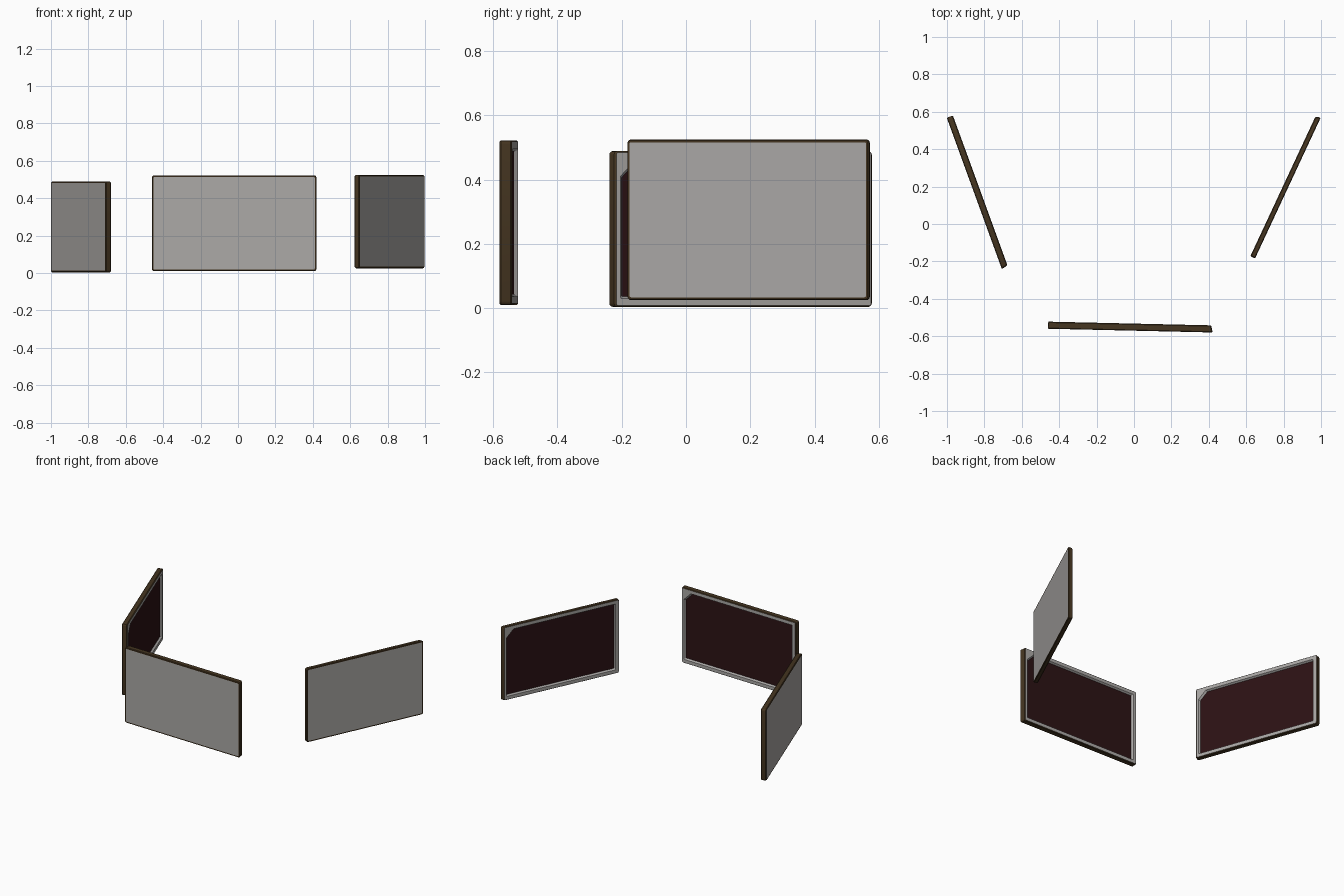
import bpy, bmesh, math
from mathutils import Matrix

if "Cube" in bpy.data.objects:
    bpy.data.objects.remove(bpy.data.objects["Cube"])


def material(name, rgb):
    m = bpy.data.materials.new(name)
    m.diffuse_color = (*rgb, 1)
    m.use_nodes = True
    m.node_tree.nodes["Principled BSDF"].inputs["Base Color"].default_value = m.diffuse_color
    return m


BROWN = material("dark brown", (0.060, 0.036, 0.015))
GREY = material("light grey", (0.41, 0.395, 0.385))
RED = material("dark red", (0.025, 0.006, 0.007))


def ring(length, height, inset, y, radius, cut=0, draft=0, steps=4):
    """Rounded rectangle in the xz plane; cut slices the upper +x corner off."""
    pts = []
    x1, x0 = length / 2 - inset - draft, -length / 2 + inset
    z1, z0 = height - inset, inset
    corners = ((x1, z1, 1, 1), (x0, z1, -1, 1), (x0, z0, -1, -1), (x1, z0, 1, -1))
    for i, (cx, cz, sx, sz) in enumerate(corners):
        for k in range(steps):
            f = k / (steps - 1)
            if i == 0 and cut:
                pts.append((cx - cut * f, y, cz - cut * (1 - f)))
            else:
                a = math.pi / 2 * (i + f)
                pts.append((cx - sx * radius + radius * math.cos(a), y,
                            cz - sz * radius + radius * math.sin(a)))
    return pts


def loft(name, rings, mat, place, cap=False):
    """Skin consecutive rings; cap closes the last one."""
    bm = bmesh.new()
    loops = [[bm.verts.new(p) for p in r] for r in rings]
    n = len(loops[0])
    for a, b in zip(loops, loops[1:]):
        for i in range(n):
            j = (i + 1) % n
            bm.faces.new((a[i], b[i], b[j], a[j]))
    if cap:
        face = bm.faces.new(loops[-1])
        face.normal_update()
        # a cap on the outside half looks along -y, one on the inside along +y
        want = -1 if rings[-1][0][1] < 0 and len(rings) == 1 and cap == "back" else 1
        if face.normal.y * want < 0:
            face.normal_flip()
    else:
        bm.normal_update()
    me = bpy.data.meshes.new(name)
    bm.to_mesh(me)
    bm.free()
    me.materials.append(mat)
    ob = bpy.data.objects.new(name, me)
    bpy.context.collection.objects.link(ob)
    ob.matrix_world = place
    bpy.context.view_layer.objects.active = ob
    ob.select_set(True)
    bpy.ops.object.shade_smooth_by_angle(angle=math.radians(30))
    ob.select_set(False)


def panel(side, centre, angle, length, height, thick):
    place = Matrix.Translation(centre) @ Matrix.Rotation(math.radians(angle), 4, 'Z')
    h = thick / 2

    def r(inset, y, radius, cut=0, draft=0):
        return ring(length, height, inset, y, radius, cut, draft)

    # brown outer casing, tapering slightly at one end
    rim = r(0.004, h, 0.008, draft=0.008)
    back = r(0.009, -h, 0.005)
    loft(side + "_casing", [back, r(0.003, -h, 0.009), r(0, -h + 0.004, 0.012),
                            r(0, h - 0.005, 0.012, draft=0.006), rim], BROWN, place)
    # grey outside plate
    loft(side + "_back_plate", [back], GREY, place, cap="back")
    # grey bezel sloping into the recess
    floor = r(0.033, h - 0.012, 0.003, 0.05)
    loft(side + "_bezel", [rim, r(0.026, h, 0.005, 0.052), floor], GREY, place)
    # dark recessed screen
    loft(side + "_screen", [floor], RED, place, cap="front")


panel("front", (-0.02, -0.551, 0.01), -1.3, 0.88, 0.512, 0.038)
panel("right", (0.81, 0.198, 0.025), 65, 0.83, 0.50, 0.028)
panel("left", (-0.8375, 0.17, 0.004), -70, 0.86, 0.485, 0.035)
